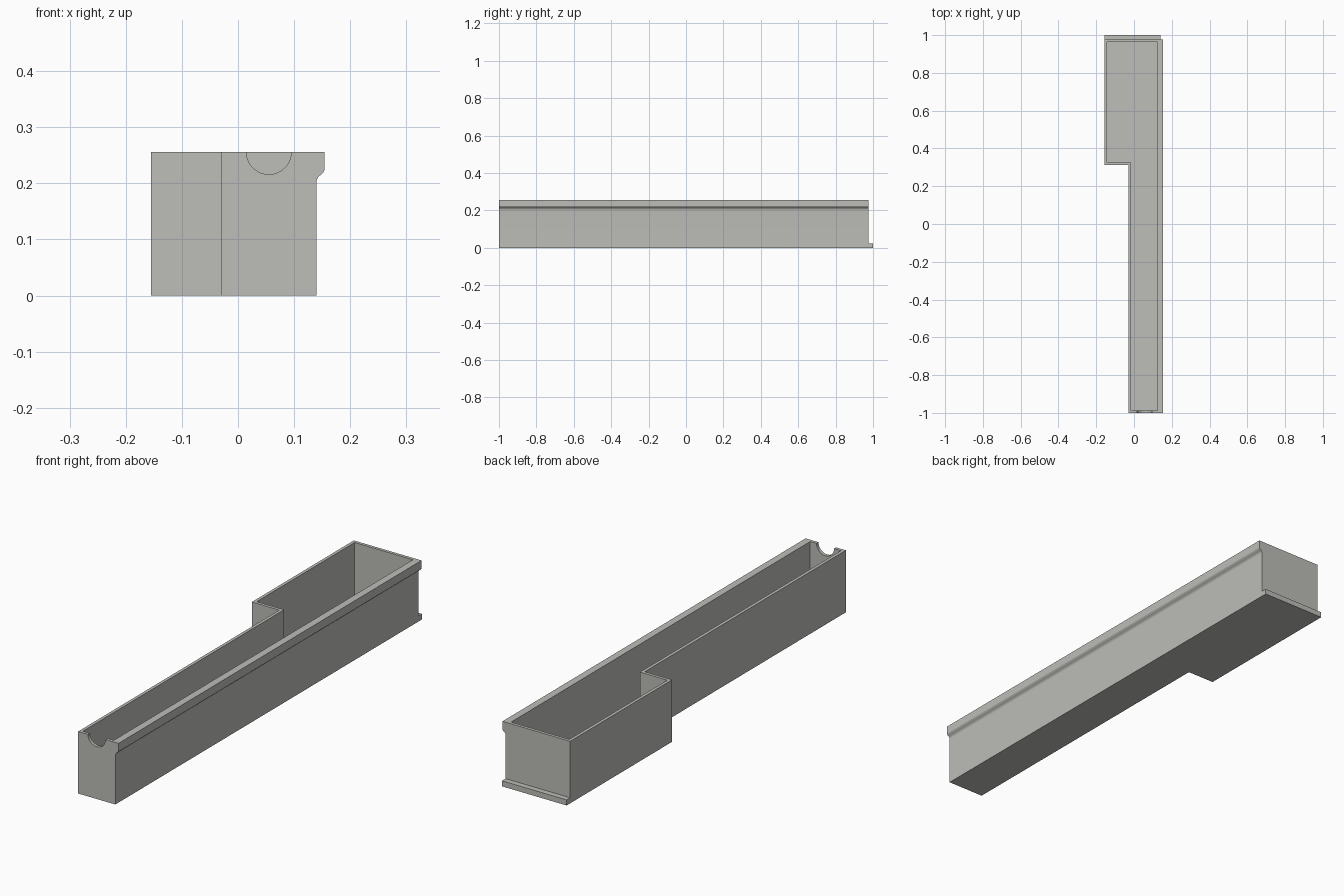
import bpy, bmesh, math
from mathutils import Vector

if "Cube" in bpy.data.objects:
    bpy.data.objects.remove(bpy.data.objects["Cube"])

grey = bpy.data.materials.new("warm_grey")
grey.diffuse_color = (0.51, 0.51, 0.485, 1)
grey.use_nodes = True
grey.node_tree.nodes["Principled BSDF"].inputs["Base Color"].default_value = grey.diffuse_color

HEIGHT, FLOOR = 0.256, 0.015
FRONT, BACK = -1.0, 0.977


def prism(name, points, sweep):
    """Close a loop of 3D points and sweep it along a vector."""
    bm = bmesh.new()
    face = bm.faces.new([bm.verts.new(p) for p in points])
    result = bmesh.ops.extrude_face_region(bm, geom=[face])
    moved = [v for v in result["geom"] if isinstance(v, bmesh.types.BMVert)]
    bmesh.ops.translate(bm, verts=moved, vec=Vector(sweep))
    bmesh.ops.recalc_face_normals(bm, faces=bm.faces)
    mesh = bpy.data.meshes.new(name)
    bm.to_mesh(mesh)
    bm.free()
    mesh.materials.append(grey)
    obj = bpy.data.objects.new(name, mesh)
    bpy.context.collection.objects.link(obj)
    return obj


def combine(target, tool, operation):
    """Apply a boolean and discard the tool."""
    mod = target.modifiers.new(operation, "BOOLEAN")
    mod.operation, mod.object, mod.solver = operation, tool, "EXACT"
    bpy.context.view_layer.objects.active = target
    bpy.ops.object.modifier_apply(modifier=mod.name)
    bpy.data.objects.remove(tool)


def stepped_plan(left, step_x, right, front, step_y, back, z):
    """Narrow front section that widens to the left at the back."""
    return [(step_x, front, z), (right, front, z), (right, back, z),
            (left, back, z), (left, step_y, z), (step_x, step_y, z)]


# Outer body of the tray
tray = prism("tray", stepped_plan(-0.155, -0.03, 0.14, FRONT, 0.312, BACK, 0),
             (0, 0, HEIGHT))

# Flared rim along the right side, with a curved underside
curve = [(0.155 - 0.015 * math.cos(a), 0.202 + 0.015 * math.sin(a))
         for a in (math.radians(10 * i) for i in range(7))]
profile = [(0.13, 0.202)] + curve + [(0.151, 0.218), (0.154, 0.223),
                                     (0.154, HEIGHT), (0.13, HEIGHT)]
combine(tray, prism("rim", [(x, FRONT, z) for x, z in profile],
                    (0, BACK - FRONT, 0)), "UNION")

# Low lip along the foot of the back wall
combine(tray, prism("lip", [(-0.155, 0.97, 0), (0.14, 0.97, 0),
                            (0.14, 1.0, 0), (-0.155, 1.0, 0)],
                    (0, 0, 0.023)), "UNION")

# Hollow interior
combine(tray, prism("hollow", stepped_plan(-0.142, -0.017, 0.124, -0.987,
                                           0.325, 0.964, FLOOR),
                    (0, 0, 0.4)), "DIFFERENCE")

# Half-round finger notch in the front wall
notch = [(0.055 + 0.04 * math.cos(a), -1.05, HEIGHT + 0.04 * math.sin(a))
         for a in (2 * math.pi * i / 48 for i in range(48))]
combine(tray, prism("notch", notch, (0, 0.1, 0)), "DIFFERENCE")

# Smooth the curves while keeping the edges crisp
tray.select_set(True)
bpy.context.view_layer.objects.active = tray
bpy.ops.object.shade_smooth_by_angle(angle=math.radians(25))
